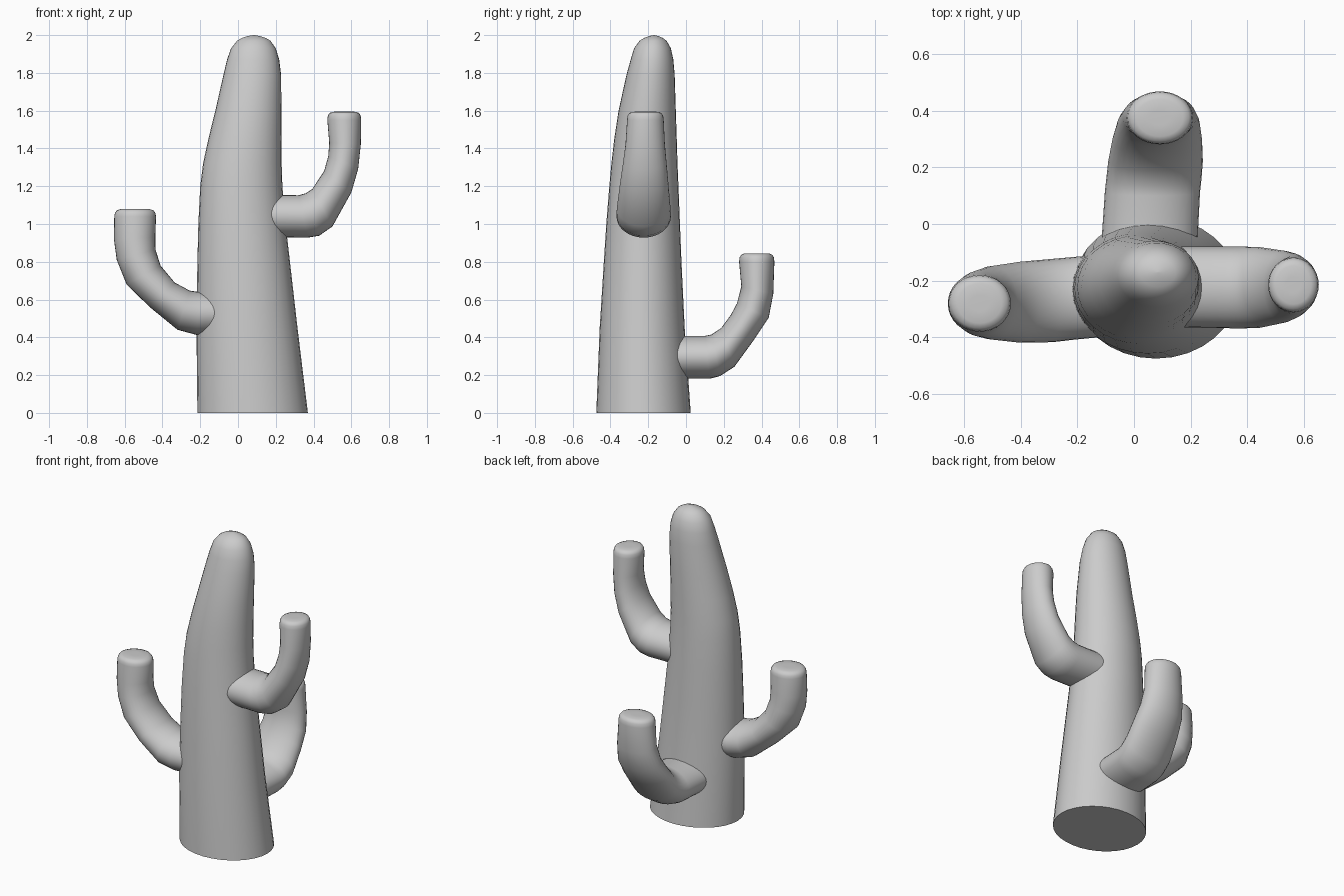
import bpy, bmesh, math
from mathutils import Vector

SIDES = 32

def loft(name, rings):
    """Skin elliptical rings (centre, half-axis a, half-axis b) and cap both ends."""
    bm = bmesh.new()
    loops = []
    for c, a, b in rings:
        loops.append([bm.verts.new(c + a * math.cos(t) + b * math.sin(t))
                      for t in (2 * math.pi * i / SIDES for i in range(SIDES))])
    for p, q in zip(loops, loops[1:]):
        for i in range(SIDES):
            j = (i + 1) % SIDES
            bm.faces.new((p[i], p[j], q[j], q[i]))
    bm.faces.new(loops[0][::-1])
    bm.faces.new(loops[-1])
    bmesh.ops.recalc_face_normals(bm, faces=bm.faces[:])
    mesh = bpy.data.meshes.new(name)
    bm.to_mesh(mesh)
    bm.free()
    ob = bpy.data.objects.new(name, mesh)
    bpy.context.collection.objects.link(ob)
    bpy.ops.object.select_all(action='DESELECT')
    ob.select_set(True)
    bpy.context.view_layer.objects.active = ob
    bpy.ops.object.shade_smooth_by_angle(angle=math.radians(45))
    return ob

def arm(name, out, side, top, sections):
    """Bent arm; sections = (outer u, z, inner u, z, sideways centre, half width)."""
    rings = []
    for u0, z0, u1, z1, s, w in sections:
        lo = out * u0 + Vector((0, 0, z0))
        hi = out * u1 + Vector((0, 0, z1))
        rings.append(((lo + hi) / 2 + side * s, (lo - hi) / 2, side * w))
    # rounded, flat-topped tip
    c, a, b = rings[-1]
    a = Vector((a.x, a.y, 0))
    for k, dz in ((0.97, 0.022), (0.88, 0.008), (0.7, 0.001), (0.3, 0)):
        rings.append((Vector((c.x, c.y, top - dz)), a * k, b * k))
    return loft(name, rings)

# trunk: z, left x, right x, front y, back y
profile = [
    (0.0, -0.215, 0.37, -0.475, 0.025), (0.45, -0.22, 0.315, -0.457, -0.007),
    (0.8, -0.215, 0.275, -0.435, -0.024), (1.0, -0.21, 0.252, -0.422, -0.032),
    (1.2, -0.2, 0.235, -0.406, -0.04), (1.32, -0.185, 0.231, -0.395, -0.045),
    (1.45, -0.157, 0.23, -0.38, -0.049), (1.6, -0.12, 0.23, -0.357, -0.054),
    (1.79, -0.077, 0.228, -0.315, -0.06), (1.87, -0.058, 0.218, -0.293, -0.067),
    (1.93, -0.037, 0.2, -0.275, -0.08), (1.97, -0.005, 0.172, -0.246, -0.103),
    (1.985, 0.02, 0.147, -0.222, -0.123), (1.995, 0.05, 0.115, -0.195, -0.145),
    (2.0, 0.08, 0.088, -0.172, -0.168)]
loft("trunk", [(Vector(((l + r) / 2, (f + k) / 2, z)),
                Vector(((r - l) / 2, 0, 0)), Vector((0, (k - f) / 2, 0)))
               for z, l, r, f, k in profile])

X, Y = Vector((1, 0, 0)), Vector((0, 1, 0))

# right arm
arm("right_arm", X, Y, 1.595, [
    (0.12, 0.93, 0.12, 1.155, -0.222, 0.142), (0.37, 0.928, 0.32, 1.152, -0.224, 0.144),
    (0.43, 0.938, 0.36, 1.163, -0.224, 0.144), (0.5, 0.987, 0.393, 1.185, -0.224, 0.142),
    (0.6, 1.167, 0.456, 1.28, -0.221, 0.127), (0.636, 1.29, 0.478, 1.36, -0.218, 0.115),
    (0.65, 1.42, 0.483, 1.43, -0.216, 0.104), (0.652, 1.55, 0.473, 1.55, -0.215, 0.097)])

# left arm
arm("left_arm", -X, Y, 1.08, [
    (0.05, 0.413, 0.05, 0.64, -0.248, 0.145), (0.22, 0.413, 0.2, 0.639, -0.262, 0.146),
    (0.32, 0.44, 0.255, 0.647, -0.27, 0.147), (0.467, 0.56, 0.335, 0.69, -0.276, 0.143),
    (0.59, 0.68, 0.41, 0.78, -0.278, 0.13), (0.642, 0.81, 0.437, 0.865, -0.28, 0.117),
    (0.657, 0.92, 0.438, 0.93, -0.28, 0.106), (0.655, 1.04, 0.434, 1.04, -0.28, 0.1)])

# back arm
arm("back_arm", Y, X, 0.845, [
    (-0.14, 0.181, -0.14, 0.408, 0.05, 0.17), (0.125, 0.181, 0.1, 0.408, 0.065, 0.168),
    (0.18, 0.195, 0.135, 0.415, 0.07, 0.168), (0.256, 0.244, 0.187, 0.45, 0.076, 0.167),
    (0.36, 0.387, 0.238, 0.52, 0.082, 0.158), (0.438, 0.504, 0.27, 0.58, 0.087, 0.145),
    (0.462, 0.63, 0.293, 0.67, 0.09, 0.13), (0.468, 0.8, 0.281, 0.8, 0.091, 0.117)])
